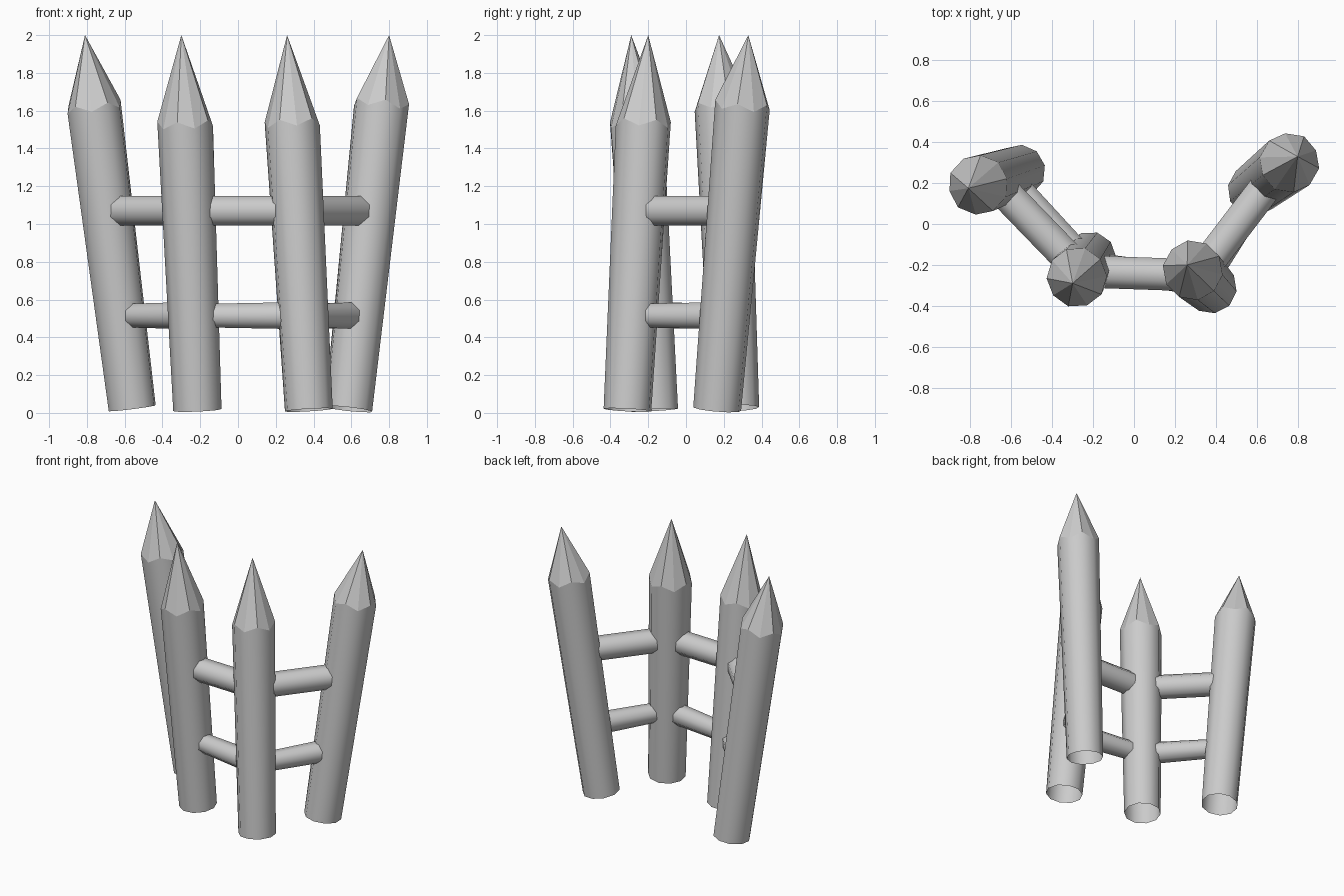
import bpy
import bmesh
import math
from mathutils import Vector

cube = bpy.data.objects.get("Cube")
if cube:
    bpy.data.objects.remove(cube, do_unlink=True)

wood = bpy.data.materials.new("plain grey")
wood.use_nodes = True
GREY = (0.6, 0.6, 0.6, 1)
wood.diffuse_color = GREY
wood.node_tree.nodes["Principled BSDF"].inputs["Base Color"].default_value = GREY


def finish(bm, name):
    bmesh.ops.recalc_face_normals(bm, faces=bm.faces)
    mesh = bpy.data.meshes.new(name)
    bm.to_mesh(mesh)
    bm.free()
    mesh.materials.append(wood)
    obj = bpy.data.objects.new(name, mesh)
    bpy.context.collection.objects.link(obj)
    return obj


def ring(bm, centre, axis, radius, sides, zigzag=0.0, turn=0.0):
    """Ring of vertices across an axis; zigzag shifts every other one along it."""
    turned = axis.to_track_quat('Z', 'Y')
    verts = []
    for i in range(sides):
        a = math.tau * i / sides + turn
        local = Vector((radius * math.cos(a), radius * math.sin(a), zigzag * (-1) ** i))
        verts.append(bm.verts.new(centre + turned @ local))
    return verts


def bridge(bm, low, high):
    n = len(low)
    for i in range(n):
        j = (i + 1) % n
        bm.faces.new((low[i], low[j], high[j], high[i])).smooth = True


def stake(name, foot, tip, shoulder_z, turn):
    """Open-footed round shaft with a flat-cut point."""
    foot, tip = Vector(foot), Vector(tip)
    axis = (tip - foot).normalized()
    shoulder = foot.lerp(tip, (shoulder_z - foot.z) / (tip.z - foot.z))
    bm = bmesh.new()
    low = ring(bm, foot, axis, 0.128, 10, turn=turn)
    high = ring(bm, shoulder, axis, 0.147, 10, 0.018, turn)
    bridge(bm, low, high)
    apex = bm.verts.new(tip)
    for i in range(10):
        bm.faces.new((high[i], high[(i + 1) % 10], apex))
    finish(bm, name)


def rail(name, start, end, r_start, r_end):
    """Eight-sided crossbar whose ends are buried in two stakes."""
    axis = (end - start).normalized()
    bm = bmesh.new()
    a = ring(bm, start, axis, r_start, 8, turn=math.pi / 8)
    b = ring(bm, end, axis, r_end, 8, turn=math.pi / 8)
    bridge(bm, a, b)
    bm.faces.new(a)
    bm.faces.new(b)
    finish(bm, name)


# Stakes: name, foot, tip, shoulder height, turn
STAKES = [
    ("outer_right_stake", (-0.56, 0.26, 0.025), (-0.81, 0.175, 2), 1.62, 0.2),
    ("inner_right_stake", (-0.215, -0.165, 0.015), (-0.30, -0.29, 2), 1.53, 0.0),
    ("inner_left_stake", (0.375, -0.31, 0.015), (0.26, -0.20, 2), 1.53, 0.3),
    ("outer_left_stake", (0.585, 0.165, 0.02), (0.80, 0.33, 2), 1.63, 0.1),
]
for args in STAKES:
    stake(*args)


def on_stake(index, z):
    foot, tip = Vector(STAKES[index][1]), Vector(STAKES[index][2])
    return foot.lerp(tip, (z - foot.z) / (tip.z - foot.z))


# Two crossbars in each gap
for i, side in enumerate(("right", "middle", "left")):
    rail("upper_" + side + "_rail", on_stake(i, 1.07), on_stake(i + 1, 1.07), 0.085, 0.085)
    rail("lower_" + side + "_rail", on_stake(i, 0.515), on_stake(i + 1, 0.515), 0.066, 0.078)
